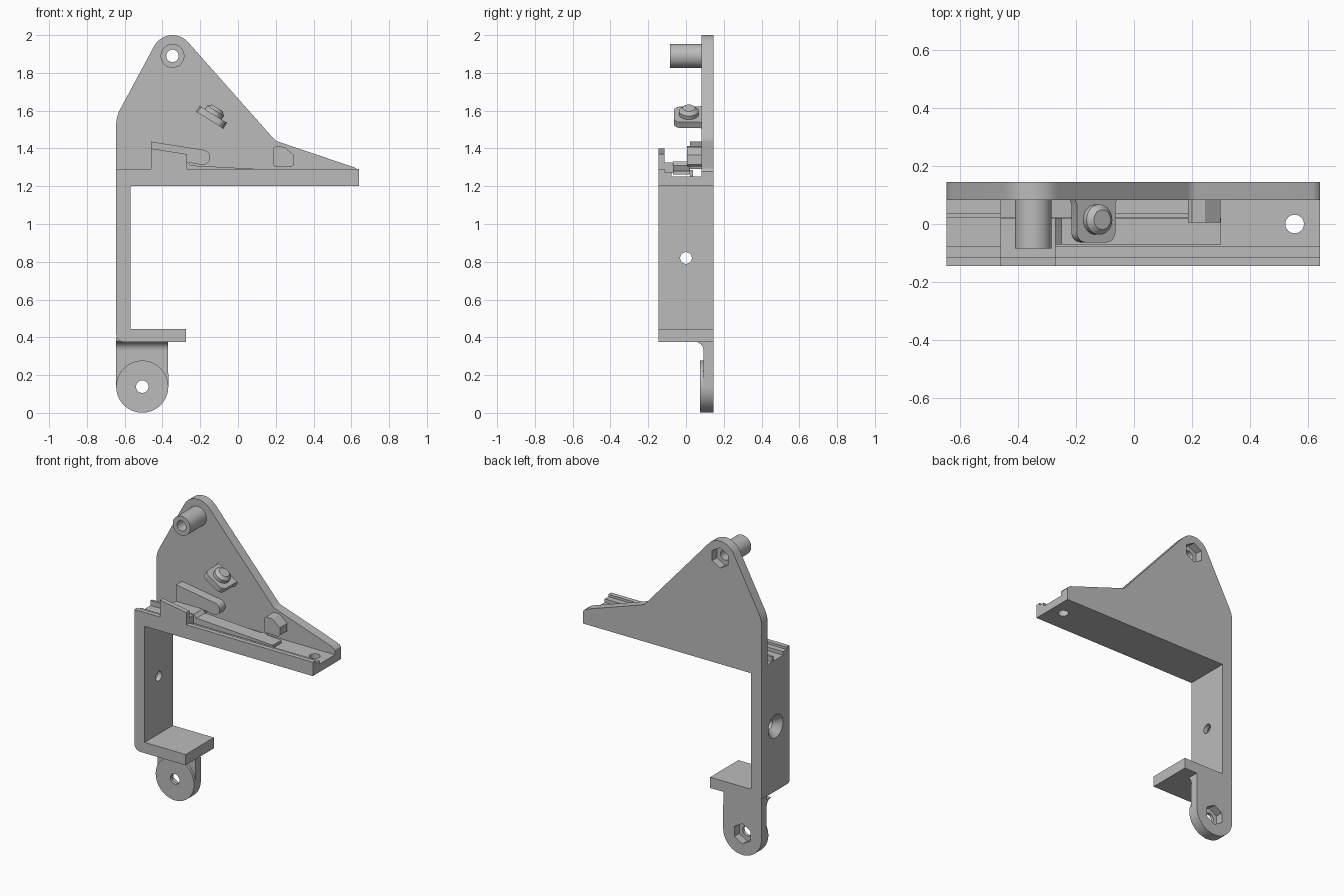
import bpy, bmesh, math
from mathutils import Vector, Matrix

if "Cube" in bpy.data.objects:
    bpy.data.objects.remove(bpy.data.objects["Cube"], do_unlink=True)

GREY = (0.5, 0.5, 0.5, 1)
mat = bpy.data.materials.new("grey plastic")
mat.use_nodes = True
mat.diffuse_color = GREY
mat.node_tree.nodes["Principled BSDF"].inputs["Base Color"].default_value = GREY


def finish(name, bm):
    bmesh.ops.recalc_face_normals(bm, faces=bm.faces)
    me = bpy.data.meshes.new(name)
    bm.to_mesh(me)
    bm.free()
    me.materials.append(mat)
    ob = bpy.data.objects.new(name, me)
    bpy.context.collection.objects.link(ob)
    return ob


def prism(name, pts, y0, y1):
    """Extrude an x-z outline along y."""
    bm = bmesh.new()
    f = bm.faces.new([bm.verts.new((x, y0, z)) for x, z in pts])
    r = bmesh.ops.extrude_face_region(bm, geom=[f])
    bmesh.ops.translate(bm, vec=(0, y1 - y0, 0),
                        verts=[v for v in r["geom"] if isinstance(v, bmesh.types.BMVert)])
    return finish(name, bm)


def box(name, x0, x1, y0, y1, z0, z1):
    return prism(name, [(x0, z0), (x1, z0), (x1, z1), (x0, z1)], y0, y1)


def rod(name, p, q, r1, r2=None, n=40):
    """Cylinder or cone from p to q."""
    p, q = Vector(p), Vector(q)
    rot = (q - p).to_track_quat('Z', 'Y').to_matrix().to_4x4()
    bm = bmesh.new()
    bmesh.ops.create_cone(bm, cap_ends=True, segments=n, radius1=r1,
                          radius2=r1 if r2 is None else r2, depth=(q - p).length,
                          matrix=Matrix.Translation((p + q) / 2) @ rot)
    return finish(name, bm)


def arc(cx, cz, r, a0, a1, n=14):
    return [(cx + r * math.cos(math.radians(a0 + (a1 - a0) * i / n)),
             cz + r * math.sin(math.radians(a0 + (a1 - a0) * i / n))) for i in range(n + 1)]


def cut(ob, *cutters):
    bpy.context.view_layer.objects.active = ob
    for c in cutters:
        m = ob.modifiers.new("cut", 'BOOLEAN')
        m.operation, m.solver, m.object = 'DIFFERENCE', 'EXACT', c
        bpy.ops.object.modifier_apply(modifier=m.name)
        bpy.data.objects.remove(c, do_unlink=True)


BACK = 0.145
PX, PZ = -0.347, 1.89      # upper pivot
LX, LZ = -0.507, 0.139     # lower pivot


def bolt_cutters(x, z):
    return (rod("hole_cutter", (x, -0.3, z), (x, 0.3, z), 0.033),
            rod("hex_cutter", (x, 0.095, z), (x, 0.2, z), 0.066, n=6))


# Back plate with rounded peak
plate = prism("back_plate",
              [(-0.645, 1.2), (0.64, 1.2), (0.64, 1.278), (0.632, 1.29), (0.615, 1.3), (0.215, 1.435)]
              + [(0.198, 1.443), (0.185, 1.456)]
              + arc(PX, PZ, 0.11, 41, 153)
              + arc(-0.475, 1.525, 0.17, 153, 180, 8), 0.082, BACK)
cut(plate, *bolt_cutters(PX, PZ))

# Hollow pivot post
post = rod("pivot_post", (PX, -0.085, PZ), (PX, 0.09, PZ), 0.063, n=48)
cut(post, rod("hole_cutter", (PX, -0.3, PZ), (PX, 0.3, PZ), 0.033))

# Base floor with screw hole
floor = box("base_floor", -0.645, 0.64, -0.145, 0.11, 1.2, 1.252)
cut(floor, rod("hole_cutter", (0.553, 0, 1.1), (0.553, 0, 1.4), 0.032))

# Front lip with raised tab, and the lower step inside it
prism("front_lip", [(-0.645, 1.24), (0.64, 1.24), (0.64, 1.29), (-0.27, 1.29), (-0.27, 1.37),
                    (-0.46, 1.4), (-0.46, 1.29), (-0.645, 1.29)], -0.145, -0.115)
box("inner_step", -0.645, 0.64, -0.116, -0.078, 1.24, 1.275)
box("rear_step", -0.645, 0.19, 0.022, 0.036, 1.24, 1.285)

# Sloping spring tongue in the channel
prism("spring_tongue", [(-0.46, 1.275), (0.30, 1.262), (0.30, 1.281), (-0.25, 1.31),
                        (-0.27, 1.33), (-0.46, 1.33)], -0.07, 0.02)
box("tongue_root", -0.46, -0.27, -0.118, -0.065, 1.27, 1.325)

# Round-ended guide on the plate
prism("guide_arm", [(-0.46, 1.29), (-0.46, 1.436)] + arc(-0.188, 1.353, 0.04, 80, -95)
      + [(-0.26, 1.325), (-0.27, 1.29)], 0.022, 0.09)

# Stop block
stop = prism("stop_block", [(0.195, 1.305), (0.285, 1.305), (0.297, 1.315), (0.297, 1.365),
                            (0.245, 1.408), (0.2, 1.412), (0.186, 1.4), (0.186, 1.315)],
             0.005, 0.09)

# Tilted clip shelf: rounded plate with a tapered button
c, n = Vector((-0.14, 0, 1.565)), Vector((0.53, 0, 0.85)).normalized()
along = Vector((n.z, 0, -n.x))
bm = bmesh.new()
outline = ([(-0.088, 0.09), (-0.078, 0.07)] + arc(-0.043, -0.028, 0.035, 180, 270, 6)
           + arc(0.043, -0.028, 0.035, 270, 360, 6) + [(0.078, 0.07), (0.088, 0.09)])
f = bm.faces.new([bm.verts.new(c + along * a + Vector((0, y, 0)) - n * 0.018) for a, y in outline])
r = bmesh.ops.extrude_face_region(bm, geom=[f])
bmesh.ops.translate(bm, vec=n * 0.036,
                    verts=[v for v in r["geom"] if isinstance(v, bmesh.types.BMVert)])
finish("clip_shelf", bm)
b = c + Vector((0, 0.015, 0))
rod("clip_button", b + n * 0.015, b + n * 0.04, 0.052)
rod("clip_button_tip", b + n * 0.04, b + n * 0.058, 0.052, 0.034)

# Upright arm and lower shelf in one L profile
arm = prism("arm_and_shelf", [(-0.57, 1.21), (-0.645, 1.21)] + arc(-0.6, 0.42, 0.045, 180, 270, 8)
            + [(-0.275, 0.375), (-0.275, 0.445), (-0.57, 0.445)], -0.145, BACK)
cut(arm, rod("hole_cutter", (-0.8, 0, 0.82), (-0.4, 0, 0.82), 0.031),
    rod("sink_cutter", (-0.655, 0, 0.82), (-0.6, 0, 0.82), 0.085, 0.031))

# Lower lug with raised washer face
lug = prism("lower_lug", [(-0.37, 0.4), (-0.645, 0.4)] + arc(LX, LZ, 0.138, 180, 360, 28), 0.092, BACK)
cut(lug, *bolt_cutters(LX, LZ))
washer = rod("lug_washer", (LX, 0.075, LZ), (LX, 0.093, LZ), 0.138, n=56)
cut(washer, rod("hole_cutter", (LX, -0.3, LZ), (LX, 0.3, LZ), 0.033))

# Curved fillet between lug and shelf
bm = bmesh.new()
yz = [(0.1, 0.38)] + [(0.047 + 0.045 * math.cos(t * math.pi / 16), 0.331 + 0.045 * math.sin(t * math.pi / 16))
                      for t in range(8, -1, -1)] + [(0.1, 0.331)]
f = bm.faces.new([bm.verts.new((-0.645, y, z)) for y, z in yz])
r = bmesh.ops.extrude_face_region(bm, geom=[f])
bmesh.ops.translate(bm, vec=(0.275, 0, 0),
                    verts=[v for v in r["geom"] if isinstance(v, bmesh.types.BMVert)])
finish("lug_fillet", bm)

# Smooth the round surfaces, keep edges sharp
bpy.ops.object.select_all(action='DESELECT')
for ob in bpy.context.collection.objects:
    if ob.type == 'MESH':
        ob.select_set(True)
        bpy.context.view_layer.objects.active = ob
bpy.ops.object.shade_smooth_by_angle(angle=math.radians(30))
